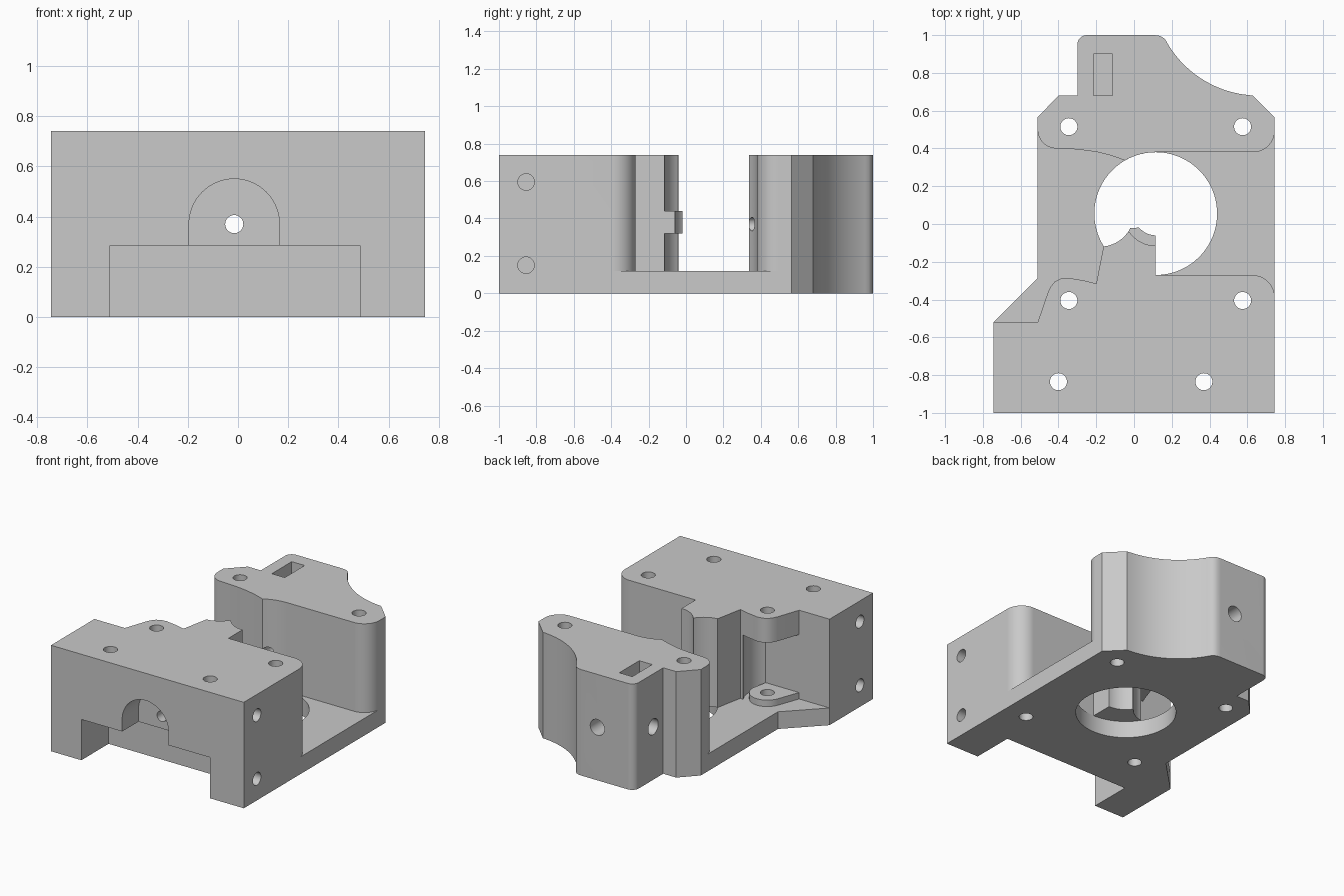
import bpy, bmesh, math
from mathutils import Matrix, Vector

if "Cube" in bpy.data.objects:
    bpy.data.objects.remove(bpy.data.objects["Cube"], do_unlink=True)

grey = bpy.data.materials.new("plain_grey")
grey.use_nodes = True
COLOUR = (0.585, 0.585, 0.585, 1.0)
grey.diffuse_color = COLOUR
for node in grey.node_tree.nodes:
    if node.type == 'BSDF_PRINCIPLED':
        node.inputs["Base Color"].default_value = COLOUR
        node.inputs["Roughness"].default_value = 0.6


def arc(cx, cy, r, a0, a1, n=16):
    """Points on an arc, angles in degrees."""
    angles = [math.radians(a0 + (a1 - a0) * i / n) for i in range(n + 1)]
    return [(cx + r * math.cos(a), cy + r * math.sin(a)) for a in angles]


def make_object(name, bm):
    bmesh.ops.recalc_face_normals(bm, faces=bm.faces)
    mesh = bpy.data.meshes.new(name)
    bm.to_mesh(mesh)
    bm.free()
    mesh.materials.append(grey)
    obj = bpy.data.objects.new(name, mesh)
    bpy.context.collection.objects.link(obj)
    return obj


def prism(name, outline, low, high, axis='Z'):
    """Extrude an outline along z, or along y when the outline is given in x and z."""
    bm = bmesh.new()
    put = (lambda p, h: (p[0], p[1], h)) if axis == 'Z' else (lambda p, h: (p[0], h, p[1]))
    face = bm.faces.new([bm.verts.new(put(p, low)) for p in outline])
    new = bmesh.ops.extrude_face_region(bm, geom=[face])["geom"]
    move = Vector(put((0, 0), high - low))
    bmesh.ops.translate(bm, vec=move, verts=[v for v in new if isinstance(v, bmesh.types.BMVert)])
    # The starting face stays behind as the second cap
    if not face.is_valid:
        bmesh.ops.holes_fill(bm, edges=bm.edges)
    return make_object(name, bm)


def box(name, x0, x1, y0, y1, z0, z1):
    return prism(name, [(x0, y0), (x1, y0), (x1, y1), (x0, y1)], z0, z1)


def rod(name, start, end, radius, sides=40):
    """Cylinder between two points."""
    a, b = Vector(start), Vector(end)
    turn = (b - a).to_track_quat('Z', 'Y').to_matrix().to_4x4()
    bm = bmesh.new()
    bmesh.ops.create_cone(bm, cap_ends=True, segments=sides, radius1=radius, radius2=radius,
                          depth=(b - a).length, matrix=Matrix.Translation((a + b) / 2) @ turn)
    return make_object(name, bm)


def combine(target, tool, operation):
    """Apply a boolean and remove the tool."""
    tool.hide_render = True
    mod = target.modifiers.new(operation.lower(), 'BOOLEAN')
    mod.operation, mod.object, mod.solver = operation, tool, 'EXACT'
    bpy.context.view_layer.objects.active = target
    bpy.ops.object.modifier_apply(modifier=mod.name)
    bpy.data.objects.remove(tool, do_unlink=True)


HEIGHT, FLOOR = 0.74, 0.12
BORE = (0.115, 0.055)
PIVOT = (-0.345, -0.405)

# Rear contour shared by the base plate and the rear block
rear_contour = ([(0.745, 0.565), (0.63, 0.68)]
                + arc(0.66, 1.24, 0.56, -96, -152, 24)
                + [(0.15, 0.990), (0.13, 0.998), (0.105, 1.0)]
                + arc(-0.25, 0.95, 0.05, 90, 180, 8)
                + [(-0.30, 0.68), (-0.40, 0.68), (-0.51, 0.565)])

# Base plate
body = prism("motor_mount_body",
             [(-0.745, -1), (0.745, -1)] + rear_contour + [(-0.51, -0.285), (-0.745, -0.52)],
             0, FLOOR)

# Rear block
rear_block = prism("rear_block",
                   rear_contour
                   + arc(-0.41, 0.5, 0.10, 180, 270)
                   + [(-0.30, 0.395), (-0.20, 0.382), (-0.12, 0.362)]
                   + arc(*BORE, 0.325, 120, 90, 10)
                   + arc(0.63, 0.495, 0.115, 270, 360),
                   FLOOR, HEIGHT)
combine(body, rear_block, 'UNION')

# Front block with the curved guide nose and the upper pivot lug
front_block = prism("front_block",
                    [(-0.745, -1), (0.745, -1)]
                    + arc(0.625, -0.39, 0.12, 0, 90)
                    + [(0.115, -0.27)]
                    + arc(*BORE, 0.17, 270, 215, 12)
                    + arc(-0.18, 0.06, 0.18, -34, -84, 12)
                    + [(-0.20, -0.315), (-0.27, -0.298), (-0.35, -0.285), (-0.39, -0.29),
                       (-0.42, -0.305), (-0.44, -0.33), (-0.455, -0.36),
                       (-0.51, -0.52), (-0.745, -0.52)],
                    FLOOR, HEIGHT)

# Gap under the upper lug, rounded about the pivot
gap = prism("lug_gap", [(-0.6, -0.52)] + arc(*PIVOT, 0.15, -50, 35) + [(-0.222, -0.2), (-0.6, -0.2)],
            FLOOR - 0.05, 0.57)
combine(front_block, gap, 'DIFFERENCE')

# Guide lip around the feed hole
lip = prism("guide_lip",
            [(0.115, -0.2)] + arc(*BORE, 0.115, 270, 220, 10)
            + [(-0.02, -0.022), (-0.035, -0.05), (-0.035, -0.2)], 0.32, 0.44)
combine(front_block, lip, 'UNION')
combine(body, front_block, 'UNION')

# Low pivot lug on the plate
lug = prism("lower_lug", [(-0.51, -0.56), (-0.26, -0.56)] + arc(*PIVOT, 0.115, -10, 160) + [(-0.51, -0.52)],
            0.06, 0.165)
combine(body, lug, 'UNION')

# Large bore through the base plate
cutters = [rod("bore", (*BORE, -0.1), (*BORE, FLOOR), 0.325, 96)]

# Front recess and arched pocket above it
cutters.append(box("front_recess", -0.51, 0.485, -1.1, -0.70, -0.1, 0.285))
cutters.append(prism("arch_pocket",
                     [(-0.195, 0.2), (0.165, 0.2)] + arc(-0.015, 0.37, 0.18, 0, 180, 32),
                     -1.1, -0.82, 'Y'))

# Vertical screw holes
for x, y in [(-0.345, 0.515), (0.575, 0.515), PIVOT, (0.575, -0.405),
             (-0.40, -0.835), (0.37, -0.835)]:
    cutters.append(rod("screw_hole", (x, y, -0.1), (x, y, 0.9), 0.045))

# Blind side holes
for side in (-1, 1):
    for z in (0.15, 0.595):
        cutters.append(rod("side_hole", (side * 0.85, -0.855, z), (side * 0.56, -0.855, z), 0.044))

# Feed hole from front to back, with a wide rear end
cutters.append(rod("feed_hole", (-0.015, -1.1, 0.37), (-0.015, 1.1, 0.37), 0.036))
cutters.append(rod("feed_socket", (-0.015, 0.80, 0.37), (-0.015, 1.1, 0.37), 0.055))

# Nut slot and its cross screw hole
cutters.append(box("nut_slot", -0.215, -0.115, 0.68, 0.90, 0.27, 0.9))
cutters.append(rod("cross_hole", (-0.4, 0.79, 0.37), (-0.16, 0.79, 0.37), 0.055))

for cutter in cutters:
    combine(body, cutter, 'DIFFERENCE')

# Clean flat regions and shade
bm = bmesh.new()
bm.from_mesh(body.data)
bmesh.ops.remove_doubles(bm, verts=bm.verts, dist=0.0002)
bmesh.ops.dissolve_limit(bm, angle_limit=math.radians(0.3), verts=bm.verts, edges=bm.edges)
bm.to_mesh(body.data)
bm.free()
bpy.ops.object.select_all(action='DESELECT')
body.select_set(True)
bpy.context.view_layer.objects.active = body
bpy.ops.object.shade_smooth_by_angle(angle=math.radians(25))
weighted = body.modifiers.new("flat_face_normals", 'WEIGHTED_NORMAL')
weighted.keep_sharp = True
